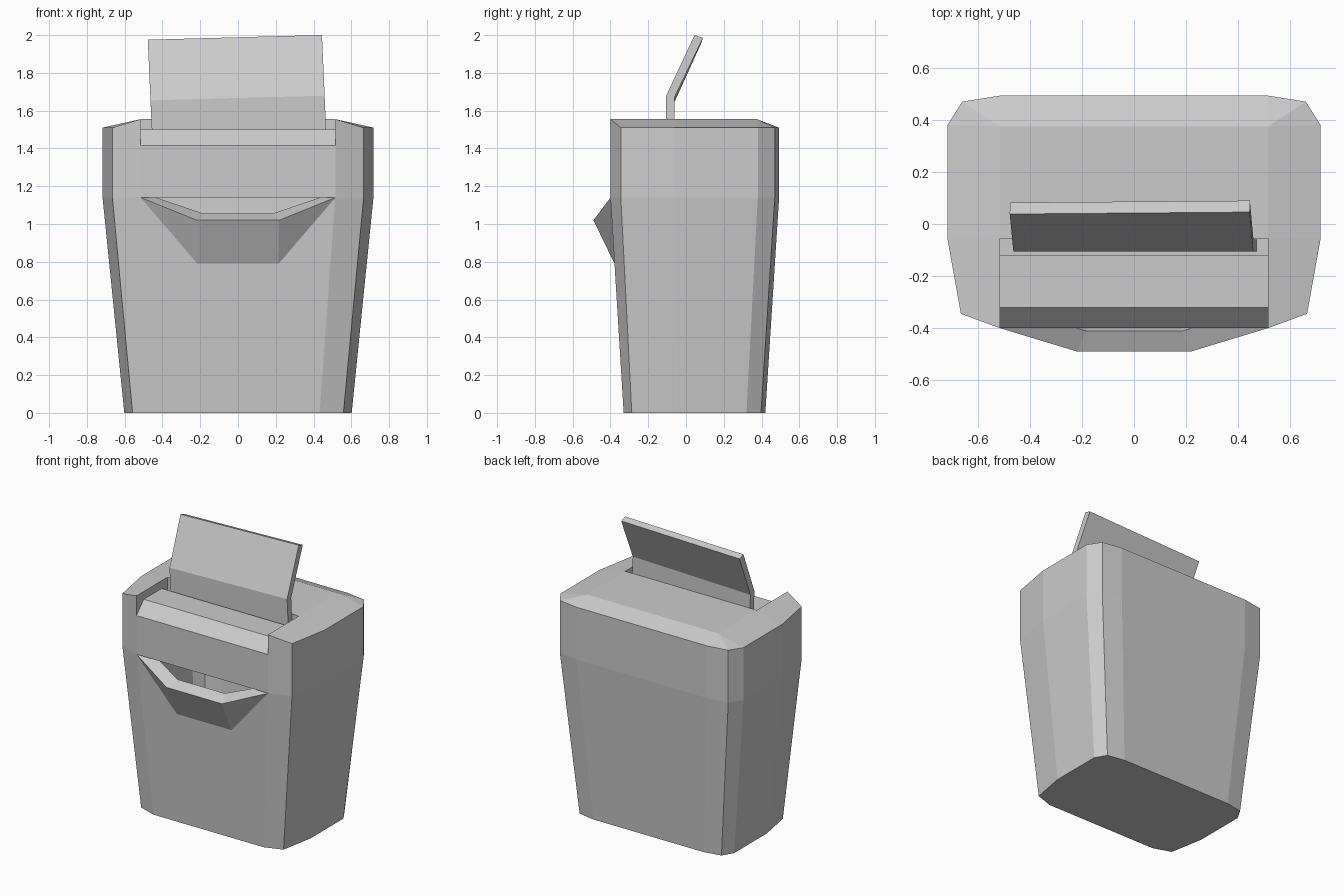
import bpy, bmesh

if "Cube" in bpy.data.objects:
    bpy.data.objects.remove(bpy.data.objects["Cube"])

# Right half of the plan outline, front to back
TOP = [(.515, -.40), (.665, -.345), (.717, -.055), (.717, .38), (.66, .47), (.515, .493)]
BASE = [(.432, -.33), (.558, -.287), (.602, -.046), (.602, .32), (.556, .397), (.432, .42)]


def make(name, build):
    bm = bmesh.new()
    build(bm)
    bmesh.ops.remove_doubles(bm, verts=bm.verts, dist=1e-5)
    bmesh.ops.recalc_face_normals(bm, faces=bm.faces)
    me = bpy.data.meshes.new(name)
    bm.to_mesh(me)
    bm.free()
    ob = bpy.data.objects.new(name, me)
    bpy.context.collection.objects.link(ob)
    return ob


def face(bm, *pts):
    bm.faces.new([bm.verts.new(p) for p in pts])


def flip(p):
    return (-p[0], p[1], p[2])


def both(bm, *pts):
    # a face and its mirror image across x = 0
    face(bm, *pts)
    face(bm, *[flip(p) for p in reversed(pts)])


def across(bm, a, b):
    # a strip spanning from +x to -x
    face(bm, a, b, flip(b), flip(a))


def ring(half, z, s=1.0):
    return [(x * s, y * s, z) for x, y in half]


def cap(bm, half):
    face(bm, *half, *[flip(p) for p in reversed(half)])


# Hollow waste bin with a pulled-out front grip
def bin_body(bm):
    tops, grips = [], []
    for s, z0 in ((1, 0), (.84, .04)):
        lo, hi = ring(BASE, z0, s), ring(TOP, 1.14, s)
        for i in range(5):
            both(bm, lo[i], lo[i + 1], hi[i + 1], hi[i])
        across(bm, lo[5], hi[5])
        cap(bm, lo)
        # grip corner points: low on the wall, and out at the lip
        t = (.79 - z0) / (1.14 - z0)
        low = (.215 * s, lo[0][1] + (hi[0][1] - lo[0][1]) * t, .79)
        lip = (.218 * s, -.49 * s, 1.02 if s == 1 else 1.055)
        face(bm, lo[0], hi[0], low, flip(low), flip(hi[0]), flip(lo[0]))
        both(bm, hi[0], low, lip)
        across(bm, low, lip)
        tops.append(hi)
        grips.append(lip)
    # rim joining outer and inner walls
    o, n = tops
    for i in range(5):
        both(bm, o[i], o[i + 1], n[i + 1], n[i])
    across(bm, o[5], n[5])
    both(bm, o[0], grips[0], grips[1], n[0])
    across(bm, grips[0], grips[1])


make("waste_bin", bin_body)


# Shredder head with stepped feed slot
def head(bm):
    lo, hi = ring(TOP, 1.14), ring(TOP, 1.51)
    t0, t1, t2 = [(.515, y, 1.555) for y in (-.40, -.055, .375)]
    hi[0] = t0
    for i in range(5):
        both(bm, lo[i], lo[i + 1], hi[i + 1], hi[i])
    across(bm, lo[5], hi[5])
    cap(bm, lo)
    # sloping shoulders
    both(bm, t0, hi[1], hi[2], t1)
    both(bm, t1, hi[2], hi[3], t2)
    both(bm, t2, hi[3], hi[4])
    both(bm, t2, hi[4], hi[5])
    across(bm, t2, hi[5])
    across(bm, t1, t2)
    # front bevel, tray and slot
    step = [(.515, y, z) for y, z in ((-.40, 1.415), (-.32, 1.5), (-.12, 1.5),
                                      (-.12, 1.41), (-.055, 1.41))] + [t1]
    across(bm, lo[0], step[0])
    for a, b in zip(step, step[1:]):
        across(bm, a, b)
    both(bm, *step, t0)


make("shredder_head", head)


# Bent sheet of paper, sitting slightly crooked in the slot
def sheet(bm):
    prof = [(-.105, 1.41), (-.105, 1.667), (.042, 1.988),
            (.086, 1.973), (-.06, 1.66), (-.06, 1.41)]

    def skew(x, y, z):
        return (x + .005 - .044 * (z - 1.5), y + .008 * x * (z > 1.9),
                z + (.027 * x if z > 1.5 else 0))
    sides = [[skew(x, y, z) for y, z in prof] for x in (-.461, .461)]
    for s in sides:
        face(bm, *s)
    for i in range(6):
        j = (i + 1) % 6
        face(bm, sides[0][i], sides[0][j], sides[1][j], sides[1][i])


make("paper_sheet", sheet)
